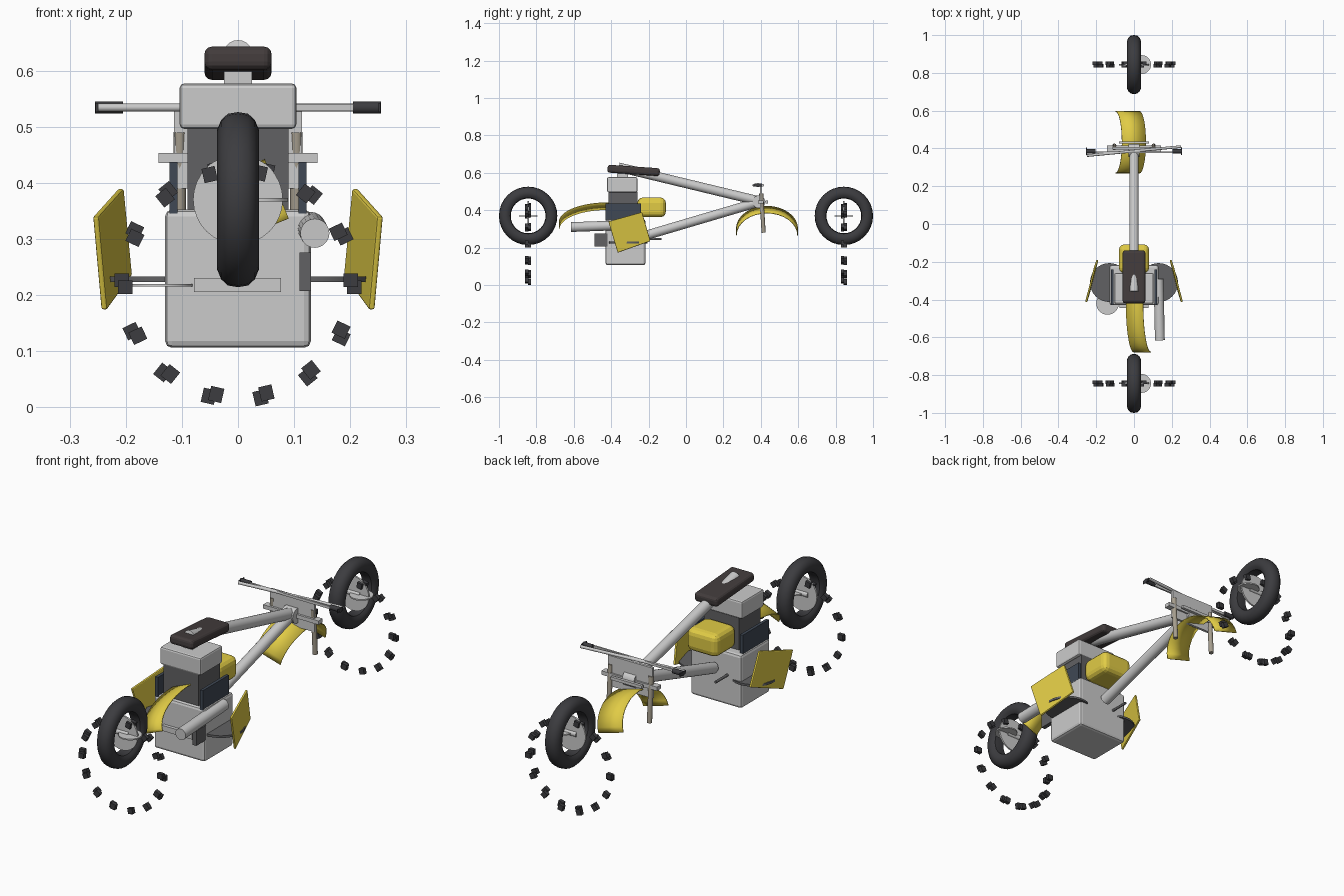
import bpy, bmesh, math
from mathutils import Vector, Matrix

if "Cube" in bpy.data.objects:
    bpy.data.objects.remove(bpy.data.objects["Cube"])


def material(name, col):
    m = bpy.data.materials.new(name)
    m.diffuse_color = (*col, 1)
    m.use_nodes = True
    m.node_tree.nodes["Principled BSDF"].inputs["Base Color"].default_value = m.diffuse_color
    return m


BLACK = material("rubber", (0.045, 0.045, 0.05))
DARK = material("dark_metal", (0.12, 0.12, 0.125))
BLUE = material("blue_steel", (0.05, 0.065, 0.09))
BROWN = material("seat_cover", (0.055, 0.045, 0.045))
TAN = material("fork_metal", (0.38, 0.34, 0.27))
YELLOW = material("yellow_paint", (0.75, 0.60, 0.06))


def add(name, bm, mat=None, smooth=False):
    bmesh.ops.recalc_face_normals(bm, faces=bm.faces)
    me = bpy.data.meshes.new(name)
    bm.to_mesh(me)
    bm.free()
    ob = bpy.data.objects.new(name, me)
    bpy.context.collection.objects.link(ob)
    if mat:
        me.materials.append(mat)
    if smooth:
        bpy.ops.object.select_all(action='DESELECT')
        ob.select_set(True)
        bpy.context.view_layer.objects.active = ob
        bpy.ops.object.shade_smooth_by_angle(angle=math.radians(35))
    return ob


def bevel(ob, width, segments=2):
    m = ob.modifiers.new("bevel", 'BEVEL')
    m.width, m.segments = width, segments
    return ob


# box given by its x, y and z ranges
def box(name, xr, yr, zr, mat=None, bev=0, seg=2):
    bm = bmesh.new()
    bmesh.ops.create_cube(bm, size=1)
    for v in bm.verts:
        v.co = [(r[0] + r[1]) / 2 + c * (r[1] - r[0]) for c, r in zip(v.co, (xr, yr, zr))]
    ob = add(name, bm, mat)
    return bevel(ob, bev, seg) if bev else ob


# cylinder between two points
def tube(name, a, b, r, mat=None, sides=20):
    a, b = Vector(a), Vector(b)
    bm = bmesh.new()
    rot = (b - a).to_track_quat('Z', 'Y').to_matrix().to_4x4()
    bmesh.ops.create_cone(bm, cap_ends=True, segments=sides, radius1=r, radius2=r,
                          depth=(b - a).length, matrix=Matrix.Translation((a + b) / 2) @ rot)
    return add(name, bm, mat, True)


# tyre: profile spun round the x axle
def tyre(name, y):
    prof = [(0, .156), (.018, .153), (.03, .142), (.037, .125), (.034, .108), (.024, .096), (0, .093)]
    prof += [(-x, r) for x, r in prof[-2:0:-1]]
    bm = bmesh.new()
    n = 32
    rings = [[bm.verts.new((x, y + r * math.cos(k * math.tau / n), .37 + r * math.sin(k * math.tau / n)))
              for x, r in prof] for k in range(n)]
    for k in range(n):
        p, q = rings[k], rings[(k + 1) % n]
        for i in range(len(prof)):
            j = (i + 1) % len(prof)
            bm.faces.new((p[i], p[j], q[j], q[i]))
    return add(name, bm, BLACK, True)


# tread blocks: stepped pairs in a ring that stands across the bike
def tread_ring(name, y):
    bm = bmesh.new()
    for k in range(14):
        rot = Matrix.Rotation((k + .5) * math.tau / 14, 4, 'Y')
        for s in (-1, 1):
            m = (Matrix.Translation((0, y + s * .007, .22)) @ rot
                 @ Matrix.Translation((s * .006, 0, .204 + s * .003))
                 @ Matrix.Diagonal((.024, .018, .026, 1)))
            bmesh.ops.create_cube(bm, size=1, matrix=m)
    return add(name, bm, BLACK)


# mudguard: half-elliptic strip leaning sideways
def fender(name, centre, a, b, half, lean, a0, a1):
    bm = bmesh.new()
    m = Matrix.Translation(centre) @ Matrix.Rotation(math.radians(lean), 4, 'Y')
    rows = []
    for i in range(17):
        t = math.radians(a0 + (a1 - a0) * i / 16)
        rows.append([bm.verts.new(m @ Vector((x, a * math.cos(t), b * math.sin(t)))) for x in (-half, half)])
    for p, q in zip(rows, rows[1:]):
        bm.faces.new((p[0], p[1], q[1], q[0]))
    ob = add(name, bm, YELLOW, True)
    s = ob.modifiers.new("thickness", 'SOLIDIFY')
    s.thickness, s.offset = .004, 0
    return ob


# wheels
for pre, y in (("rear", -.844), ("front", .844)):
    tyre(pre + "_tyre", y)
    tread_ring(pre + "_tread_blocks", y)
    tube(pre + "_hub_disc", (0, y - .004, .37), (0, y + .004, .37), .08, sides=32)
    tube(pre + "_brake_disc", (.04, y, .367), (.04, y, .373), .05, sides=32)
    tube(pre + "_axle", (-.035, y, .37), (.035, y, .37), .012)

# engine stack
box("engine_case", (-.13, .13), (-.43, -.217), (.106, .352), bev=.012)
box("engine_barrel", (-.09, .09), (-.415, -.26), (.34, .5), DARK)
box("engine_head", (-.104, .104), (-.422, -.26), (.496, .577), bev=.008)
box("seat_post", (-.025, .025), (-.37, -.31), (.57, .605))
for s, side in ((-1, "left"), (1, "right")):
    box(side + "_engine_plate", sorted((s * .108, s * .122)), (-.43, -.24), (.345, .437), BLUE)

# seat, sloping down towards the handlebars
seat = box("seat", (-.06, .06), (-.14, .14), (-.021, .021), BROWN, .014, 3)
seat.location = (0, -.28, .613)
seat.rotation_euler.x = math.radians(-4)

# frame tubes and fuel tank
tube("frame_top_tube", (0, -.36, .63), (0, .4, .447), .025)
tube("frame_lower_tube", (0, -.2, .27), (0, .4, .447), .025)
box("fuel_tank", (-.08, .08), (-.26, -.108), (.363, .468), YELLOW, .028, 3)

# steering head
tube("steering_head", (-.03, .39, .445), (.03, .39, .445), .034)
box("steering_plate", (-.114, .114), (.395, .407), (.39, .53))
box("fork_clamp", (-.142, .142), (.385, .415), (.435, .453))
box("clamp_bar", (-.08, .08), (.425, .438), (.437, .451))
tube("handlebar", (-.25, .362, .534), (.25, .41, .534), .007)
box("handlebar_brace", (-.21, .21), (.376, .384), (.528, .54))
for s, side in ((-1, "left"), (1, "right")):
    tube(side + "_grip", (s * .205, .385, .534), (s * .255, .385, .534), .011, BLACK)
    box(side + "_grip_end", sorted((s * .25, s * .254)), (.365, .405), (.526, .542), BLACK)
    tube(side + "_fork_leg", (s * .104, .415, .28), (s * .104, .402, .49), .011, TAN)

# mudguards
fender("front_fender", (-.035, .433, .283), .164, .125, .066, 16, 0, 180)
fender("rear_fender", (.045, -.42, .318), .258, .112, .049, -22, 84, 180)

# side panels with foot boards
for s, side in ((-1, "left"), (1, "right")):
    bm = bmesh.new()
    pts = [(.205, -.235, .39), (.25, -.415, .34), (.235, -.365, .173), (.19, -.19, .235)]
    base = [bm.verts.new((s * (x - .002), y, z)) for x, y, z in pts]
    outer = [bm.verts.new((s * (x + .009), y, z)) for x, y, z in pts]
    bm.faces.new(base)
    bm.faces.new(outer)
    for i in range(4):
        j = (i + 1) % 4
        bm.faces.new((base[i], base[j], outer[j], outer[i]))
    bevel(add(side + "_side_panel", bm, YELLOW), .004, 2)
    tube(side + "_foot_board", (s * .13, -.31, .223), (s * .13, -.31, .233), .103, DARK, 32)

# small fittings
tube("clutch_disc", (-.14, -.42, .215), (-.14, -.42, .22), .06, sides=32)
tube("exhaust", (.137, -.615, .31), (.13, -.29, .322), .026)
tube("gear_lever", (-.06, -.25, .246), (-.06, -.13, .246), .006, DARK, 12)
box("rear_box", (.11, .13), (-.49, -.42), (.207, .276), DARK)
box("tail_plate", (-.078, .077), (-.445, -.425), (.205, .23))
